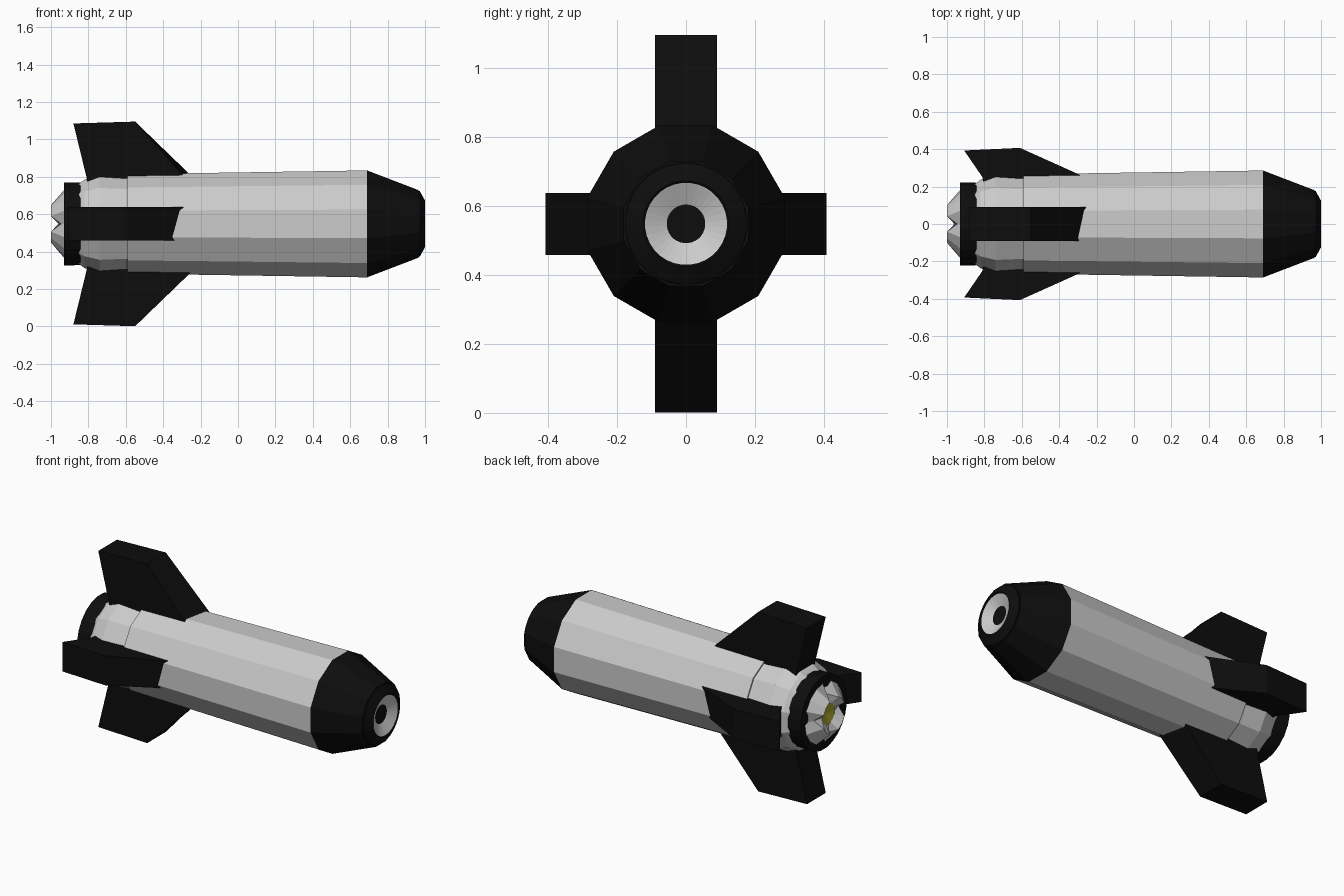
import bpy, bmesh
from math import sin, cos, pi

if "Cube" in bpy.data.objects:
    bpy.data.objects.remove(bpy.data.objects["Cube"])

CZ = 0.548  # height of the long axis


def material(name, rgb):
    m = bpy.data.materials.new(name)
    m.diffuse_color = (*rgb, 1)
    m.use_nodes = True
    m.node_tree.nodes["Principled BSDF"].inputs["Base Color"].default_value = m.diffuse_color
    return m


GREY = material("light_grey", (0.6, 0.6, 0.6))
BLACK = material("black", (0.004, 0.004, 0.004))
YELLOW = material("yellow", (0.4, 0.38, 0.03))


def finish(name, bm, mats):
    bmesh.ops.remove_doubles(bm, verts=bm.verts, dist=1e-5)
    bmesh.ops.recalc_face_normals(bm, faces=bm.faces)
    me = bpy.data.meshes.new(name)
    bm.to_mesh(me)
    bm.free()
    for m in mats:
        me.materials.append(m)
    ob = bpy.data.objects.new(name, me)
    ob.location.z = CZ
    bpy.context.collection.objects.link(ob)
    return ob


def lathe(name, profile, sides, mats, bands=None, turn=0.5, tweak=None):
    """Revolve (x, radius) points about x; bands = material index per strip."""
    bm = bmesh.new()
    rings = []
    for j, p in enumerate(profile):
        ring = []
        for i in range(sides):
            x, r = tweak(i, j, *p) if tweak else p
            a = 2 * pi * (i + turn) / sides
            ring.append(bm.verts.new((x, r * sin(a), r * cos(a))))
        rings.append(ring)
    for j in range(len(rings) - 1):
        for i in range(sides):
            k = (i + 1) % sides
            f = bm.faces.new((rings[j][i], rings[j][k], rings[j + 1][k], rings[j + 1][i]))
            f.material_index = bands[j] if bands else 0
    bm.faces.new(rings[0])
    if profile[-1][1] > 0.001:
        bm.faces.new(rings[-1])
    return finish(name, bm, mats)


def fin(name, outline, angle, skew):
    """Extrude an (x, radius) outline sideways and turn it about x."""
    bm = bmesh.new()
    sides = []
    for t in (-0.09, 0.09):
        row = []
        for n, (x, r) in enumerate(outline):
            x += skew * t if n < 2 else 0
            row.append(bm.verts.new((x, t * cos(angle) + r * sin(angle),
                                     r * cos(angle) - t * sin(angle))))
        sides.append(row)
    a, b = sides
    bm.faces.new(a)
    bm.faces.new(b[::-1])
    for i in range(len(a)):
        k = (i + 1) % len(a)
        bm.faces.new((a[i], b[i], b[k], a[k]))
    return finish(name, bm, [BLACK])


# Twelve-sided tube, slightly wider at the front
lathe("body", [(-0.59, 0.276), (-0.3, 0.28), (0.69, 0.296)], 12, [GREY])

# Recessed tail section behind the tube
lathe("tail_section", [(-0.58, 0.268), (-0.605, 0.264), (-0.74, 0.272),
                       (-0.82, 0.245), (-0.86, 0.215)], 12, [GREY])

# Black nose and its round rim with a hollow grey dish
lathe("nose", [(0.69, 0.296), (0.965, 0.187)], 12, [BLACK])
lathe("nose_rim", [(0.955, 0.178), (0.972, 0.176), (1.0, 0.125), (0.995, 0.119),
                   (0.955, 0.035), (0.95, 0.0)], 32, [BLACK, GREY], [0, 0, 0, 1, 1])

# Black collar with a wavy front edge
lathe("tail_collar", [(-0.835, 0.222), (-0.93, 0.224)], 24, [BLACK],
      tweak=lambda i, j, x, r: (x + (0.012 if j == 0 and i % 4 < 2 else 0), r))


# Nozzle petals: rim notched at top, bottom and both sides
def notch(i, j, x, r):
    if i % 4 == 0 and j == 1:
        return -0.945, 0.12
    return x, r


lathe("nozzle", [(-0.91, 0.205), (-1.0, 0.108), (-0.96, 0.062), (-0.945, 0.0)],
      16, [GREY, YELLOW], [0, 0, 1], turn=0, tweak=notch)

# Four swept fins, tall ones above and below, short ones at the sides
TALL = [(-0.27, 0.255), (-0.29, 0.277), (-0.55, 0.547), (-0.88, 0.537), (-0.81, 0.25), (-0.8, 0.2)]
SHORT = [(-0.27, 0.235), (-0.335, 0.272), (-0.61, 0.407), (-0.908, 0.393), (-0.81, 0.25), (-0.8, 0.2)]
fin("top_fin", TALL, 0, 0.22)
fin("right_fin", SHORT, pi / 2, -0.28)
fin("bottom_fin", TALL, pi, 0.22)
fin("left_fin", SHORT, -pi / 2, 0.28)
